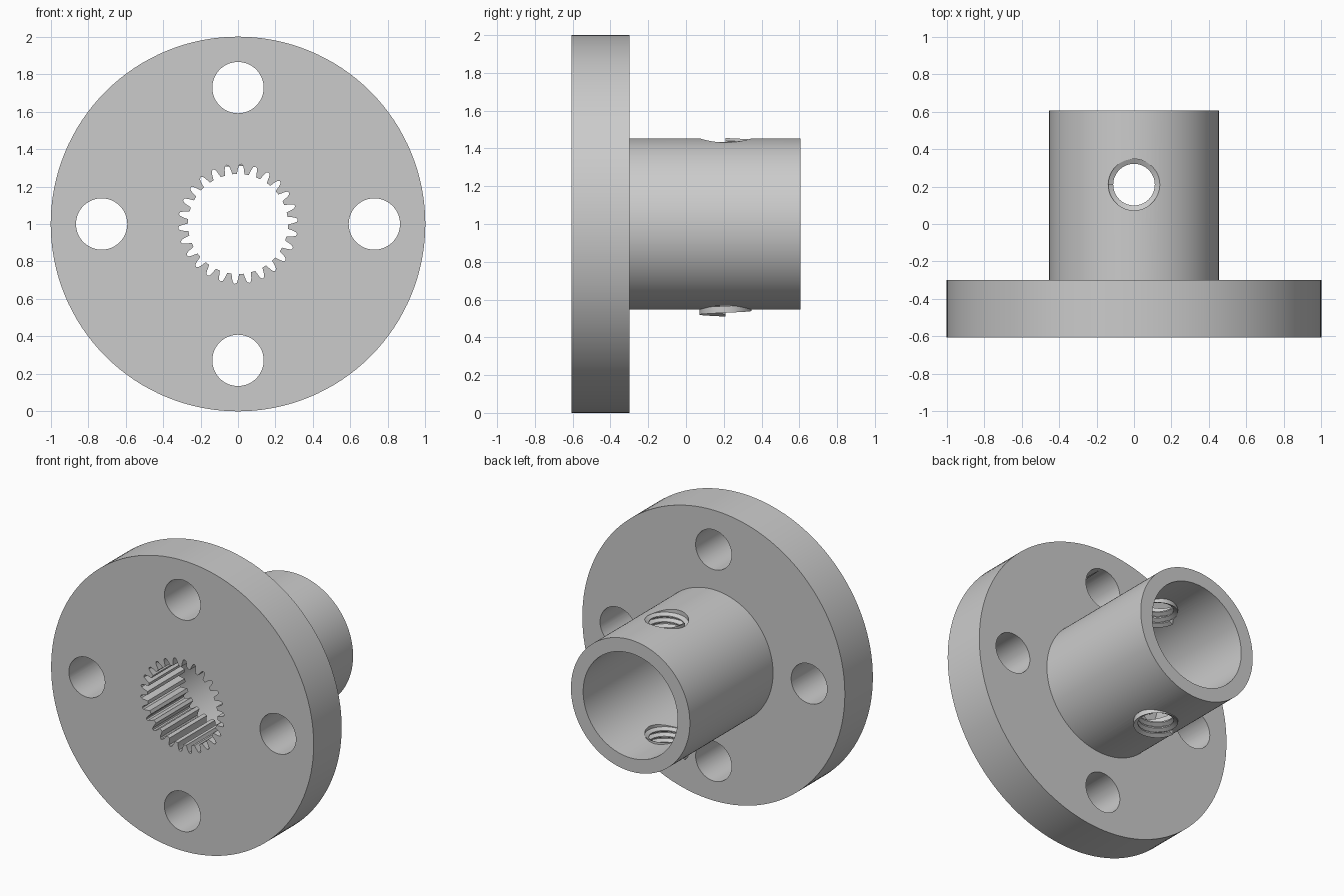
import bpy, bmesh
from math import sin, cos, pi, radians

if "Cube" in bpy.data.objects:
    bpy.data.objects.remove(bpy.data.objects["Cube"])

CENTRE_Z = 1.0     # height of the main axis, which runs along y
SCREW_Y = 0.21     # position of the two radial screw holes

steel = bpy.data.materials.new("grey_metal")
steel.diffuse_color = (0.6, 0.6, 0.6, 1)
steel.use_nodes = True
steel.node_tree.nodes["Principled BSDF"].inputs["Base Color"].default_value = steel.diffuse_color


def finish(bm, name):
    bmesh.ops.recalc_face_normals(bm, faces=bm.faces)
    mesh = bpy.data.meshes.new(name)
    bm.to_mesh(mesh)
    bm.free()
    mesh.materials.append(steel)
    ob = bpy.data.objects.new(name, mesh)
    bpy.context.collection.objects.link(ob)
    return ob


def sweep(name, rings, closed):
    """Skin a list of equal-length point rings; cap the ends unless closed."""
    bm = bmesh.new()
    loops = [[bm.verts.new(p) for p in ring] for ring in rings]
    n = len(loops[0])
    pairs = list(zip(loops, loops[1:]))
    if closed:
        pairs.append((loops[-1], loops[0]))
    else:
        bm.faces.new(loops[0])
        bm.faces.new(loops[-1])
    for a, b in pairs:
        for i in range(n):
            j = (i + 1) % n
            bm.faces.new((a[i], a[j], b[j], b[i]))
    return finish(bm, name)


def circle(r, n=64):
    return [(r * cos(2 * pi * i / n), r * sin(2 * pi * i / n)) for i in range(n)]


def prism_y(name, pts, y0, y1, cx=0, cz=CENTRE_Z):
    return sweep(name, [[(cx + u, y, cz + v) for u, v in pts] for y in (y0, y1)], False)


def select_only(ob):
    bpy.ops.object.select_all(action='DESELECT')
    ob.select_set(True)
    bpy.context.view_layer.objects.active = ob


def cut(ob, cutter):
    select_only(ob)
    mod = ob.modifiers.new("cut", 'BOOLEAN')
    mod.operation = 'DIFFERENCE'
    mod.solver = 'EXACT'
    mod.object = cutter
    bpy.ops.object.modifier_apply(modifier=mod.name)
    bpy.data.objects.remove(cutter)


def smooth(ob):
    select_only(ob)
    bpy.ops.object.shade_smooth_by_angle(angle=radians(30))


# Flange and hollow hub, turned as one solid
profile = [(0.2, -0.605), (1.0, -0.605), (1.0, -0.30), (0.453, -0.30),
           (0.453, 0.605), (0.36, 0.605), (0.36, -0.20), (0.2, -0.20)]
body = sweep("flanged_hub",
             [[(r * c, y, CENTRE_Z + r * s) for r, y in profile] for c, s in circle(1, 128)],
             True)

# Splined bore
TEETH = 26
notch = [(-0.32, 0.267), (-0.21, 0.298), (-0.13, 0.314), (0, 0.32),
         (0.13, 0.314), (0.21, 0.298), (0.32, 0.267)]
spline = []
for k in range(TEETH):
    for f, r in notch:
        a = radians(87) + 2 * pi * (k + f) / TEETH
        spline.append((r * cos(a), r * sin(a)))
cut(body, prism_y("spline_cutter", spline, -0.7, -0.1))

# Four bolt holes through the flange
for dx, dz in ((1, 0), (-1, 0), (0, 1), (0, -1)):
    cut(body, prism_y("bolt_cutter", circle(0.137), -0.7, -0.2,
                      0.728 * dx, CENTRE_Z + 0.728 * dz))

# Radial screw hole through both hub walls
cut(body, sweep("screw_cutter",
                [[(x, SCREW_Y + y, z) for x, y in circle(0.137)] for z in (0.4, 1.6)], False))
smooth(body)


# Helical screw threads lining the two radial holes
def thread(name, z0, turns, pitch=0.04, steps=40):
    section = [(0.138, -0.018), (0.111, -0.004), (0.111, 0.004), (0.138, 0.018)]
    rings = []
    for i in range(int(turns * steps) + 1):
        a = pi + 2 * pi * i / steps
        z = z0 + pitch * i / steps
        rings.append([(r * cos(a), SCREW_Y + r * sin(a), z + h) for r, h in section])
    smooth(sweep(name, rings, False))


thread("lower_thread", 0.528, 3)
thread("upper_thread", 1.317, 3)
